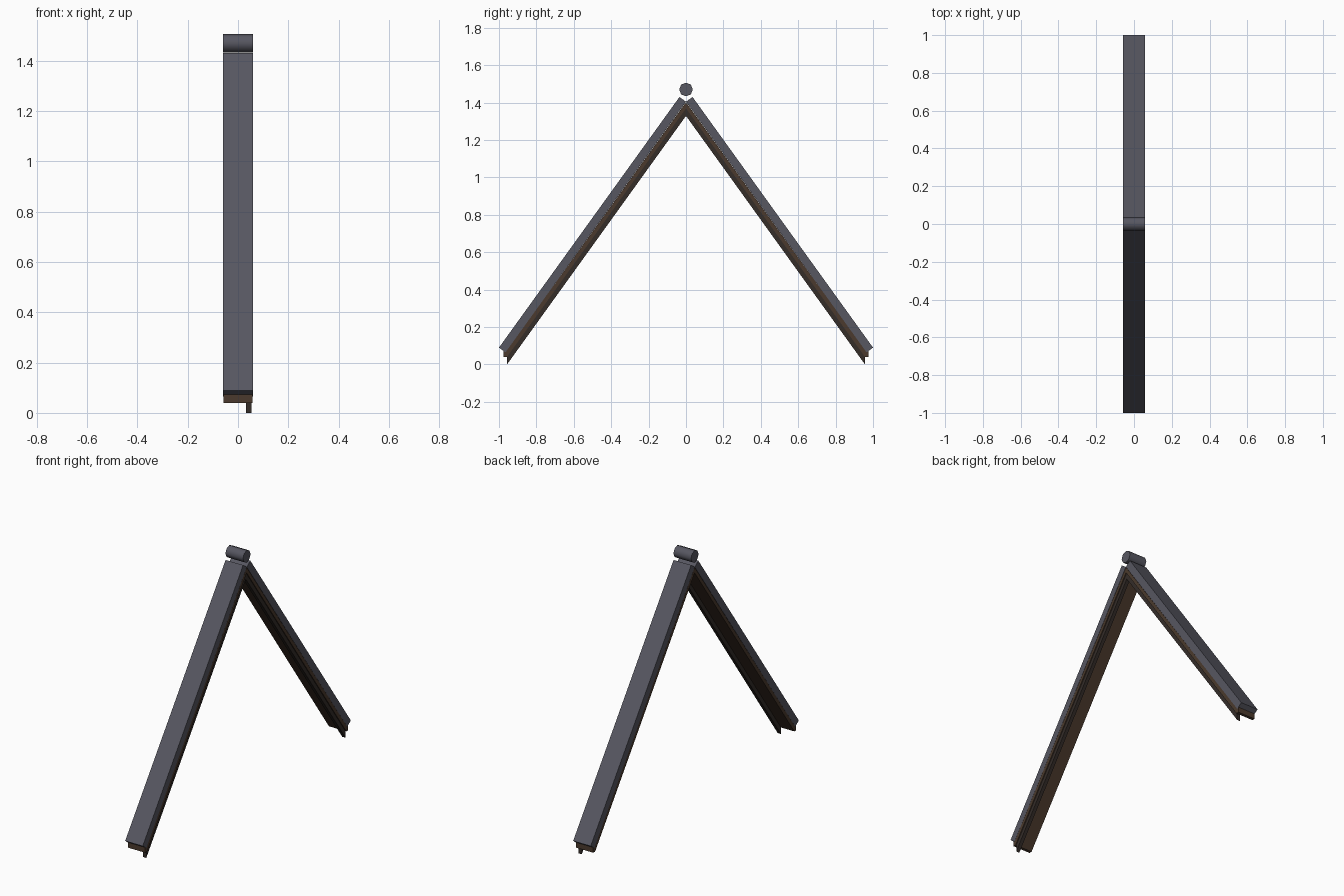
import bpy, bmesh, math

if "Cube" in bpy.data.objects:
    bpy.data.objects.remove(bpy.data.objects["Cube"])

ANGLE = math.atan2(1.34, 0.965)      # roof pitch
SLOPE = math.tan(ANGLE)
HALF_W = 0.059


def colour(name, rgb):
    m = bpy.data.materials.new(name)
    m.diffuse_color = (*rgb, 1)
    m.use_nodes = True
    m.node_tree.nodes["Principled BSDF"].inputs["Base Color"].default_value = m.diffuse_color
    return m


slate = colour("slate_grey", (0.095, 0.095, 0.12))
wood = colour("brown_wood", (0.07, 0.042, 0.026))
dark = colour("dark_wood", (0.035, 0.026, 0.022))


def extrude_profile(name, pts, x0, x1, mat):
    """Extrude a (y, z) outline along x."""
    bm = bmesh.new()
    face = bm.faces.new([bm.verts.new((x0, y, z)) for y, z in pts])
    ext = bmesh.ops.extrude_face_region(bm, geom=[face])
    moved = [v for v in ext["geom"] if isinstance(v, bmesh.types.BMVert)]
    bmesh.ops.translate(bm, verts=moved, vec=(x1 - x0, 0, 0))
    bmesh.ops.recalc_face_normals(bm, faces=bm.faces)
    me = bpy.data.meshes.new(name)
    bm.to_mesh(me)
    bm.free()
    me.materials.append(mat)
    ob = bpy.data.objects.new(name, me)
    bpy.context.collection.objects.link(ob)
    return ob


def ridge_z(y, z):
    """Height at y = 0 of the slope line through (y, z)."""
    return z + y * SLOPE


for side, s in (("front", -1), ("back", 1)):
    def half(pts):
        return [(s * y, z) for y, z in pts]

    # slate board with square-cut ends
    extrude_profile(side + "_roof_board", half([
        (1.0, 0.09), (0.035, 1.43), (0.0, 1.405), (0.965, 0.065)]),
        -HALF_W, HALF_W, slate)

    # wooden underlay with plumb-cut eave
    extrude_profile(side + "_underlay", half([
        (0.975, 0.073), (0.975, 0.04), (0.957, 0.04),
        (0.0, ridge_z(0.957, 0.04)), (0.0, 1.402), (0.957, 0.077)]),
        -HALF_W + 0.0005, HALF_W - 0.0005, wood)

    # narrow rafter under one edge
    extrude_profile(side + "_rafter", half([
        (0.957, 0.06), (0.957, 0.0),
        (0.0, ridge_z(0.957, 0.0)), (0.0, ridge_z(0.957, 0.06))]),
        0.031, 0.053, dark)

# ridge roll
bpy.ops.mesh.primitive_cylinder_add(vertices=8, radius=0.0365, depth=2 * HALF_W,
                                    location=(0, 0, 1.47),
                                    rotation=(0, math.pi / 2, 0))
roll = bpy.context.object
roll.name = "ridge_roll"
roll.data.materials.append(slate)
bpy.ops.object.shade_smooth_by_angle(angle=math.radians(50))
